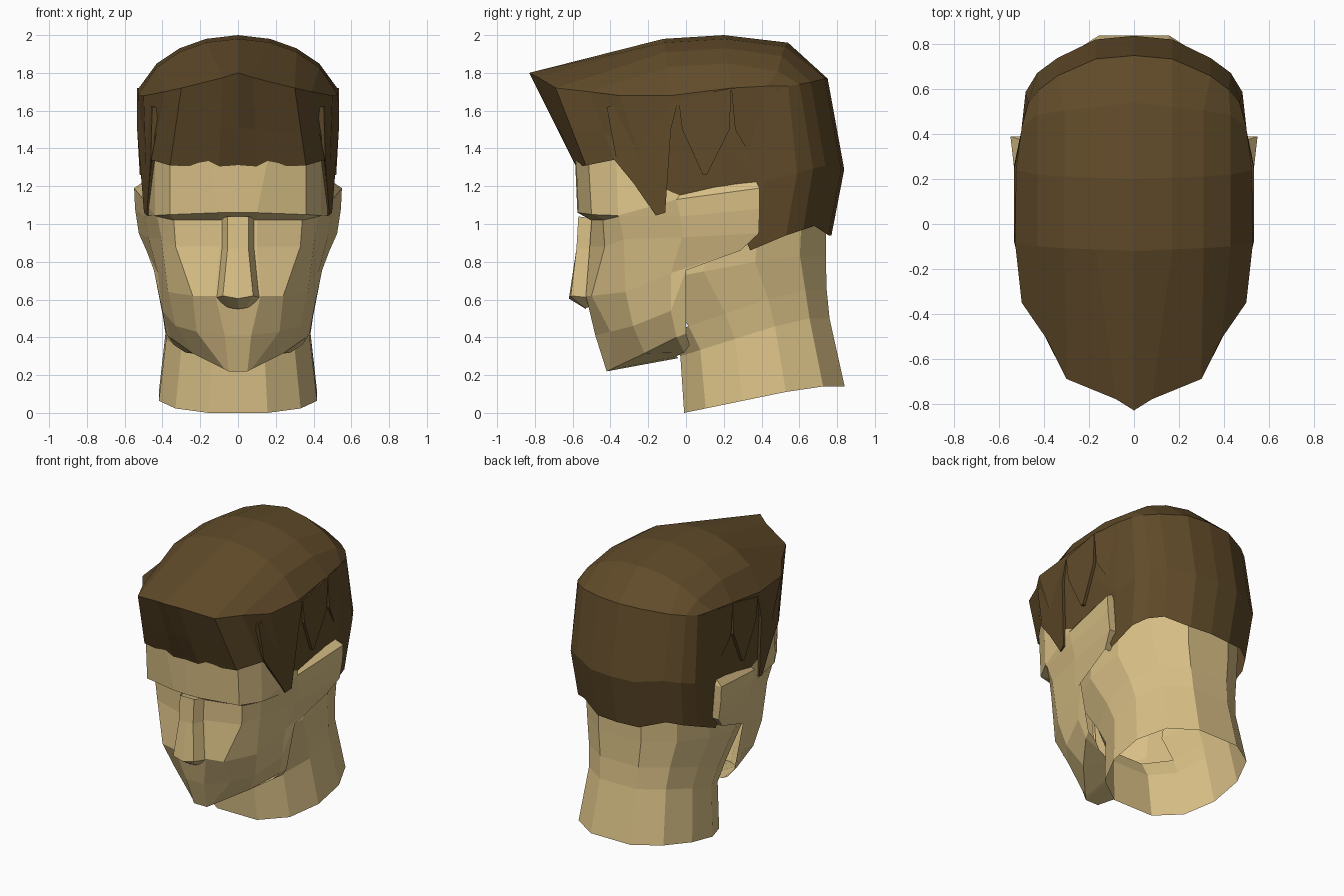
import bpy, bmesh, math
from mathutils import Vector

default_cube = bpy.data.objects.get("Cube")
if default_cube:
    bpy.data.objects.remove(default_cube, do_unlink=True)


def make_material(name, colour):
    material = bpy.data.materials.new(name)
    material.use_nodes = True
    material.diffuse_color = (*colour, 1)
    shader = material.node_tree.nodes["Principled BSDF"]
    shader.inputs["Base Color"].default_value = (*colour, 1)
    shader.inputs["Roughness"].default_value = 0.9
    return material


skin = make_material("skin", (.7, .53, .24))
brown = make_material("brown hair", (.12, .071, .023))


def add_face(bm, points):
    # Drop repeated corners, then make the face
    corners = []
    for point in points:
        if all((point - other).length > 1e-4 for other in corners):
            corners.append(point)
    if len(corners) > 2:
        bm.faces.new([bm.verts.new(p) for p in corners])


def add_grid(bm, rows, side):
    rows = [[Vector((p[0] * side, p[1], p[2])) for p in row] for row in rows]
    for upper, lower in zip(rows, rows[1:]):
        for i in range(len(upper) - 1):
            add_face(bm, (upper[i], upper[i + 1], lower[i + 1], lower[i]))


def finish(bm, name, material):
    bmesh.ops.remove_doubles(bm, verts=bm.verts, dist=1e-4)
    bmesh.ops.recalc_face_normals(bm, faces=bm.faces)
    mesh = bpy.data.meshes.new(name)
    bm.to_mesh(mesh)
    bm.free()
    mesh.materials.append(material)
    part = bpy.data.objects.new(name, mesh)
    bpy.context.collection.objects.link(part)


def mirrored_grids(name, material, *grids):
    bm = bmesh.new()
    for side in (1, -1):
        for rows in grids:
            add_grid(bm, rows, side)
    finish(bm, name, material)


# Neck: an open tube of tilted rounded rings
def neck_ring(z_front, z_back, y_front, y_back, half_width, sides=12):
    ring = []
    for i in range(sides):
        angle = math.tau * (i + .5) / sides
        s, c = math.sin(angle), math.cos(angle)
        x = half_width * math.copysign(abs(s) ** .75, s)
        t = .5 - .5 * math.copysign(min(1, abs(c) * 1.035), c)
        z = z_front + (z_back - z_front) * min(1, t * 1.25)
        ring.append(Vector((x, y_front + (y_back - y_front) * t, z)))
    return ring


bm = bmesh.new()
neck_rings = [neck_ring(*r) for r in (
    (0, .14, -.01, .84, .43), (.3, .5, -.03, .76, .39),
    (.42, .65, -.1, .745, .41), (.68, .83, -.28, .74, .455), (1, 1.1, -.2, .74, .465))]
for low, high in zip(neck_rings, neck_rings[1:]):
    for i in range(len(low)):
        j = (i + 1) % len(low)
        quad = (low[i], low[j], high[j], high[i])
        centre = sum(quad, Vector()) / 4
        # The front of the tube stops inside the jaw
        if centre.z < .45 or centre.y > -.06:
            add_face(bm, quad)
finish(bm, "neck", skin)

# Face: rows from forehead to under the jaw, each from the centre to the ear
forehead = [(0, -.59, 1.4), (.17, -.585, 1.4), (.36, -.52, 1.4),
            (.44, -.37, 1.4), (.46, 0, 1.2), (.49, .37, 1.23)]
brow = [(0, -.575, 1.06), (.1, -.57, 1.06), (.36, -.5, 1.05),
        (.44, -.36, 1.045), (.5, -.05, 1.13), (.55, .39, 1.19)]
socket = [(0, -.5, 1.025), (.1, -.5, 1.02), (.34, -.44, 1.02),
          (.43, -.355, 1.04), (.495, -.03, 1.04), (.545, .39, 1.08)]
cheekbone = [(0, -.51, .88), (.1, -.51, .88), (.33, -.43, .88),
             (.405, -.33, .92), (.475, -.02, .93), (.525, .385, .95)]
cheek = [(0, -.53, .62), (.12, -.53, .62), (.24, -.5, .62),
         (.37, -.32, .64), (.425, -.08, .74), (.485, .29, .86)]
mouth = [(0, -.48, .41), (.07, -.48, .41), (.22, -.4, .43),
         (.33, -.28, .46), (.4, -.08, .54), (.445, 0, .755)]
jaw = [(0, -.42, .22), (.05, -.42, .22), (.07, -.4, .23),
       (.24, -.22, .315), (.36, -.05, .4), (.38, 0, .42)]
under_jaw = [(0, -.04, .29), (.03, -.04, .29), (.06, -.04, .29),
             (.15, -.05, .3), (.28, -.01, .32), (.34, .02, .36)]
face_rows = [forehead, brow, socket, cheekbone, cheek, mouth, jaw, under_jaw]
for row in face_rows[:5]:
    x, y, z = row[-1]
    row.append((x * .82, y, z))
mirrored_grids("face", skin, face_rows[:5], [row[:6] for row in face_rows[4:]])

# Nose: narrow bridge widening to the tip
mirrored_grids("nose", skin, [
    [(0, -.57, 1.04), (.055, -.57, 1.04), (.085, -.5, 1.03)],
    [(0, -.58, .87), (.055, -.58, .87), (.09, -.5, .87)],
    [(0, -.62, .605), (.08, -.61, .62), (.12, -.51, .61)],
    [(0, -.53, .55), (.04, -.53, .555), (.09, -.49, .57)]])

# Hair: roof sections from the front crest to the back rim
front_crest = [(0, -.83, 1.8), (.08, -.78, 1.775), (.3, -.69, 1.72),
               (.39, -.51, 1.7), (.5, -.35, 1.68)]
roof = [front_crest]
for y, height, side_y, side_x, side_z in (
        (-.12, 1.98, -.08, .53, 1.68), (.2, 2, .24, .525, 1.72), (.54, 1.96, .43, .5, 1.73)):
    section = [(x, y + (side_y - y) * x, height - drop)
               for x, drop in ((0, 0), (.17, .02), (.31, .07))]
    section.append((.43, (y + side_y) / 2, height - .15))
    roof.append(section + [(side_x, side_y, side_z)])
back_rim = [(0, .75, 1.77), (.17, .735, 1.77), (.34, .66, 1.75),
            (.42, .6, 1.74), (.47, .54, 1.73)]
roof.append(back_rim)

# Hair walls: rim, bulged middle and hairline
rim = front_crest + [section[-1] for section in roof[1:4]] + back_rim[::-1]
hairline = [(0, -.58, 1.3), (.1, -.58, 1.3), (.36, -.53, 1.31),
            (.46, -.38, 1.34), (.48, -.15, 1.06), (.485, -.08, 1.14),
            (.495, .2, 1.17), (.47, .34, .86), (.46, .53, .94), (.41, .62, .97),
            (.32, .68, .99), (.16, .755, .94), (0, .77, .94)]
middle = []
for i, (top, bottom) in enumerate(zip(rim, hairline)):
    p = Vector(top).lerp(Vector(bottom), .58)
    if i > 6:
        p.x *= 1.04
        p.y *= 1.1
    middle.append(p)
mirrored_grids("hair", brown, roof, [rim, middle, hairline])

# Pointed side locks, sinking into the hair at the front and back
locks = {
    "front_lock": [(-.42, 1.62), (-.37, 1.35), (-.16, 1.045), (-.11, 1.06),
                   (-.08, 1.5), (-.04, 1.66)],
    "middle_lock": [(-.04, 1.66), (-.02, 1.5), (.09, 1.26), (.11, 1.26),
                    (.23, 1.5), (.24, 1.72)],
    "rear_lock": [(.24, 1.72), (.26, 1.5), (.42, 1.23), (.48, 1.22), (.5, 1.5), (.5, 1.72)],
}
for name, outline in locks.items():
    bm = bmesh.new()
    for side in (1, -1):
        outer = []
        for y, z in outline:
            x = .534 - max(0, 1.4 - z) * .1 - max(0, -.1 - y, y - .3) * .25
            outer.append(Vector((side * x, y, z)))
        inner = [p - Vector((side * .05, 0, 0)) for p in outer]
        add_face(bm, outer)
        add_face(bm, inner[::-1])
        for i in range(len(outer)):
            add_face(bm, (outer[i - 1], outer[i], inner[i], inner[i - 1]))
    finish(bm, name, brown)
